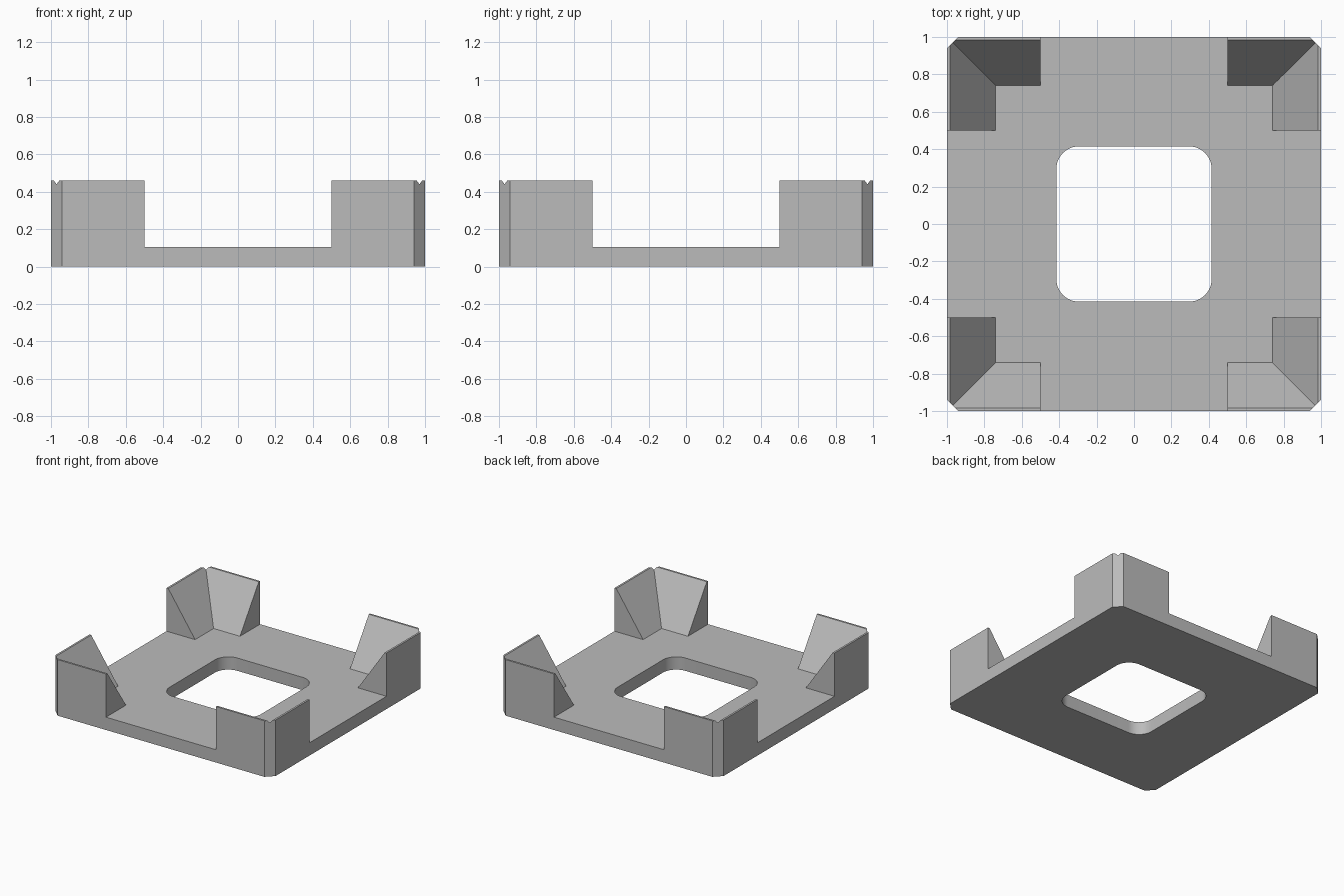
import bpy
import bmesh
from math import cos, sin, pi, radians

cube = bpy.data.objects.get("Cube")
if cube:
    bpy.data.objects.remove(cube)

# Main dimensions
EDGE = 1.0        # half width of the plate
PLATE = 0.105     # plate height
TOP = 0.46        # corner wall height
START = 0.5       # where the corner walls begin
FOOT = 0.74       # inner foot of the sloped wall
LIP = 0.984       # inner edge of the flat wall top
CHAMFER = 0.06    # vertical corner chamfer
HOLE = 0.415      # half width of the central opening
RADIUS = 0.12     # opening corner radius
STEPS = 6         # segments per half corner of the opening

side = EDGE - CHAMFER
mid = EDGE - CHAMFER / 2
lip_y = EDGE + side - LIP
notch = PLATE + (TOP - PLATE) * (mid - FOOT) / (LIP - FOOT)

# Opening outline, from the middle of a side to the diagonal
centre = HOLE - RADIUS
opening = [(HOLE, 0)]
for i in range(STEPS + 1):
    a = pi / 4 * i / STEPS
    opening.append((centre + RADIUS * cos(a), centre + RADIUS * sin(a)))


def at(points, z):
    return [(x, y, z) for x, y in points]


# One eighth of the piece, between the x axis and the diagonal
faces = [
    # plate top and underside
    at([(EDGE, 0), (EDGE, START), (FOOT, START), (FOOT, FOOT)] + opening[::-1], PLATE),
    at([(EDGE, 0), (EDGE, side), (mid, mid)] + opening[::-1], 0),
    # outer side with the raised wall
    [(EDGE, 0, 0), (EDGE, 0, PLATE), (EDGE, START, PLATE),
     (EDGE, START, TOP), (EDGE, side, TOP), (EDGE, side, 0)],
    # wall end
    [(EDGE, START, PLATE), (EDGE, START, TOP), (LIP, START, TOP), (FOOT, START, PLATE)],
    # inner slope, mitred on the diagonal
    [(FOOT, START, PLATE), (LIP, START, TOP), (LIP, lip_y, TOP),
     (mid, mid, notch), (FOOT, FOOT, PLATE)],
    # narrow wall top
    at([(LIP, START), (EDGE, START), (EDGE, side), (LIP, lip_y)], TOP),
    # half of the corner chamfer, with its notch
    [(EDGE, side, 0), (EDGE, side, TOP), (LIP, lip_y, TOP),
     (mid, mid, notch), (mid, mid, 0)],
]
# wall of the opening
for p, q in zip(opening, opening[1:]):
    faces.append(at([p, q], 0) + at([q, p], PLATE))

# Reflect the eighth around the whole piece and weld it
bm = bmesh.new()
for swap in (False, True):
    for sx in (1, -1):
        for sy in (1, -1):
            for face in faces:
                pts = [(y, x, z) if swap else (x, y, z) for x, y, z in face]
                bm.faces.new([bm.verts.new((sx * x, sy * y, z)) for x, y, z in pts])
bmesh.ops.remove_doubles(bm, verts=bm.verts, dist=0.0005)
bmesh.ops.recalc_face_normals(bm, faces=bm.faces)

mesh = bpy.data.meshes.new("corner_holder_base")
bm.to_mesh(mesh)
bm.free()
base = bpy.data.objects.new("corner_holder_base", mesh)
bpy.context.collection.objects.link(base)

# Plain grey
grey = bpy.data.materials.new("plain_grey")
grey.use_nodes = True
colour = (0.5, 0.5, 0.5, 1)
grey.diffuse_color = colour
grey.node_tree.nodes["Principled BSDF"].inputs["Base Color"].default_value = colour
mesh.materials.append(grey)

# Smooth only the rounded opening corners
bpy.ops.object.select_all(action="DESELECT")
base.select_set(True)
bpy.context.view_layer.objects.active = base
bpy.ops.object.shade_smooth_by_angle(angle=radians(20))
